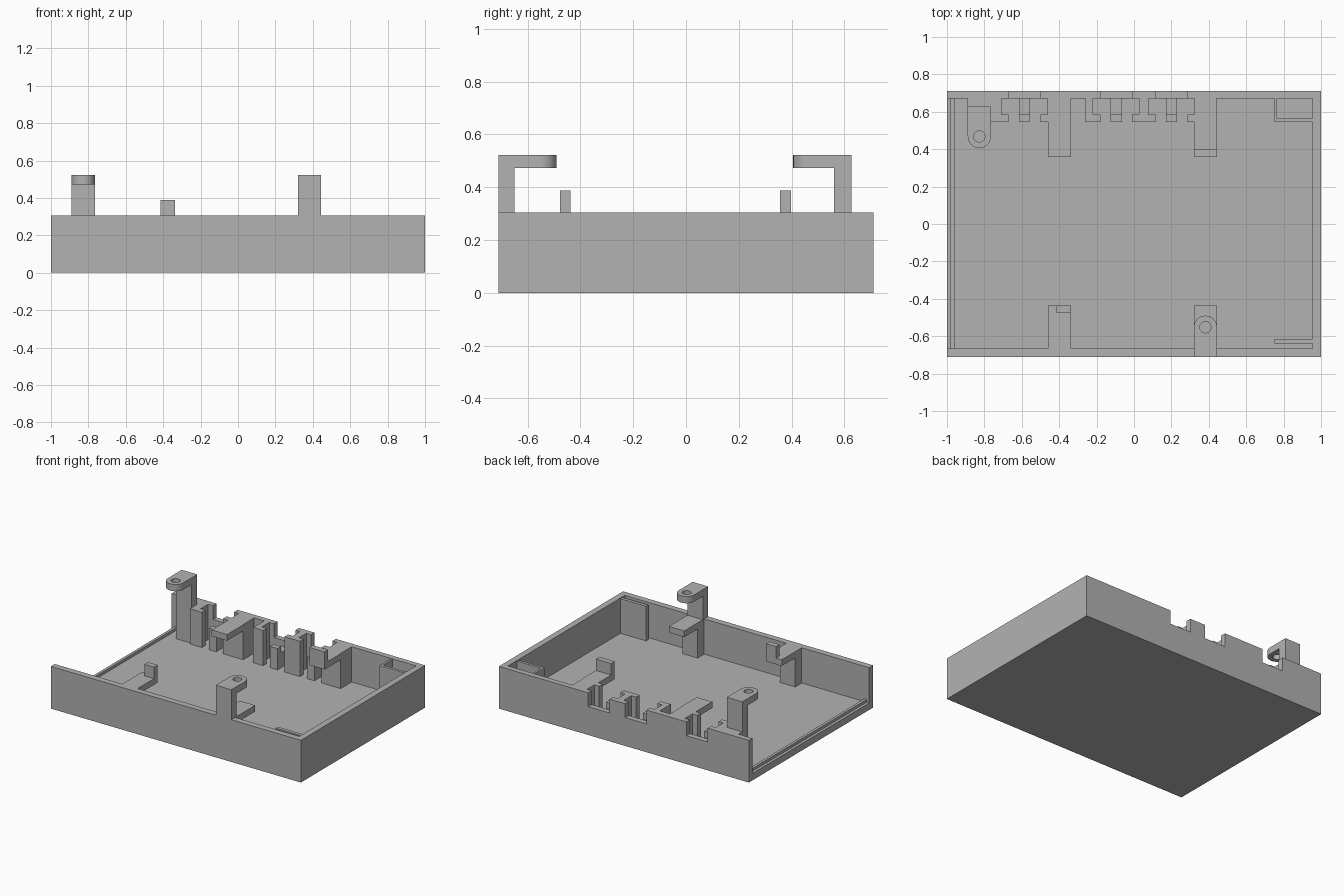
import bpy, bmesh, math

if "Cube" in bpy.data.objects:
    bpy.data.objects.remove(bpy.data.objects["Cube"], do_unlink=True)

grey = bpy.data.materials.new("plain grey")
grey.use_nodes = True
colour = (0.448, 0.448, 0.448, 1)
grey.diffuse_color = colour
grey.node_tree.nodes["Principled BSDF"].inputs["Base Color"].default_value = colour

FLOOR, RIM, SILL = 0.05, 0.305, 0.205
BACK, FRONT = 0.71, -0.71          # outer faces
IN_BACK, IN_FRONT = 0.67, -0.665   # inner faces


def finish(name, bm):
    bmesh.ops.recalc_face_normals(bm, faces=bm.faces)
    mesh = bpy.data.meshes.new(name)
    bm.to_mesh(mesh)
    bm.free()
    mesh.materials.append(grey)
    obj = bpy.data.objects.new(name, mesh)
    bpy.context.collection.objects.link(obj)
    return obj


def box(name, x, y, z):
    """Box between the given (low, high) ranges."""
    bm = bmesh.new()
    bmesh.ops.create_cube(bm, size=1)
    for v in bm.verts:
        v.co = [r[0] if c < 0 else r[1] for c, r in zip(v.co, (x, y, z))]
    return finish(name, bm)


def eyelet(name, cx, cy, side, z, r=0.062, hole=0.03, n=32):
    """Plate with a hole, round towards side and square behind."""
    bm = bmesh.new()
    rings = []
    for i in range(n):
        a = 2 * math.pi * i / n
        c, s = math.cos(a), math.sin(a)
        k = r if s >= 0 else r / max(abs(c), abs(s))
        rings.append([bm.verts.new((cx + c * q, cy + side * s * q, h))
                      for q, h in ((hole, z[0]), (k, z[0]), (k, z[1]), (hole, z[1]))])
    for i in range(n):
        p, q = rings[i], rings[(i + 1) % n]
        for j in range(4):
            m = (j + 1) % 4
            bm.faces.new((p[j], p[m], q[m], q[j]))
    obj = finish(name, bm)
    bpy.ops.object.select_all(action="DESELECT")
    obj.select_set(True)
    bpy.context.view_layer.objects.active = obj
    bpy.ops.object.shade_smooth_by_angle(angle=math.radians(35))


# Tray, open on one end
box("floor", (-1, 1), (FRONT, BACK), (0, FLOOR))
box("front_wall", (-1, 1), (FRONT, IN_FRONT), (FLOOR, RIM))
box("end_wall", (0.955, 1), (IN_FRONT, IN_BACK), (FLOOR, RIM))
box("open_end_ridge", (-0.98, -0.96), (IN_FRONT, IN_BACK), (FLOOR, 0.07))

# Back wall with three port openings
ports = [(-0.67, -0.5), (-0.18, -0.01), (0.115, 0.285)]
box("back_wall", (-1, 1), (IN_BACK, BACK), (FLOOR, SILL))
edges = [-1] + [e for p in ports for e in p] + [1]
for i in range(0, len(edges), 2):
    box(f"back_wall_top_{i // 2}", (edges[i], edges[i + 1]), (IN_BACK, BACK), (SILL, RIM))

# Port guides: blocks with a slot cut beside each opening, and a middle prop
GUIDE, SLOT, SLOT_W = 0.545, 0.585, 0.038
guides = [(-0.765, -0.67, 0, 1), (-0.5, -0.34, 1, 0), (-0.26, -0.18, 0, 1),
          (-0.01, 0.115, 1, 1), (0.285, 0.44, 1, 0)]
for i, (a, b, low, high) in enumerate(guides):
    box(f"guide_face_{i}", (a, b), (GUIDE, SLOT), (FLOOR, RIM))
    box(f"guide_body_{i}", (a + low * SLOT_W, b - high * SLOT_W), (SLOT, IN_BACK), (FLOOR, RIM))
for i, (a, b) in enumerate(ports):
    mid = (a + b) / 2
    box(f"port_prop_{i}", (mid - 0.03, mid + 0.03), (GUIDE, SLOT), (FLOOR, SILL))
    box(f"port_prop_foot_{i}", (mid - 0.03, mid + 0.03), (SLOT, IN_BACK), (FLOOR, 0.16))

# Board supports: shelves reaching inward, with feet on the front wall
for side, x in (("right", (-0.46, -0.337)), ("left", (0.32, 0.443))):
    box(f"back_{side}_shelf", x, (0.357, GUIDE), (0.26, RIM))
    box(f"front_{side}_shelf", x, (IN_FRONT, -0.437), (0.26, RIM))
    box(f"front_{side}_support", x, (IN_FRONT, -0.59), (FLOOR, 0.26))
box("back_shelf_lip", (0.32, 0.443), (0.357, 0.397), (RIM, 0.388))
box("front_shelf_lip", (-0.415, -0.337), (-0.477, -0.437), (RIM, 0.388))

# Screw tabs on posts
TAB = (0.473, 0.522)
box("front_tab_post", (0.32, 0.444), (FRONT, -0.65), (FLOOR, TAB[1]))
box("front_tab_arm", (0.32, 0.444), (-0.65, -0.614), TAB)
eyelet("front_tab_eyelet", 0.382, -0.552, 1, TAB)
box("back_tab_post", (-0.889, -0.765), (0.56, 0.627), (FLOOR, TAB[1]))
box("back_tab_base", (-0.889, -0.765), (0.627, IN_BACK), (FLOOR, RIM))
box("back_tab_arm", (-0.889, -0.765), (0.53, 0.56), TAB)
eyelet("back_tab_eyelet", -0.827, 0.468, -1, TAB)

# Corner pocket and slit plate by the end wall
box("pocket_side", (0.75, 0.765), (GUIDE, IN_BACK), (FLOOR, 0.3))
box("pocket_front", (0.765, 0.955), (GUIDE, 0.565), (FLOOR, 0.3))
box("slit_plate", (0.75, 0.955), (-0.64, -0.615), (FLOOR, 0.3))
